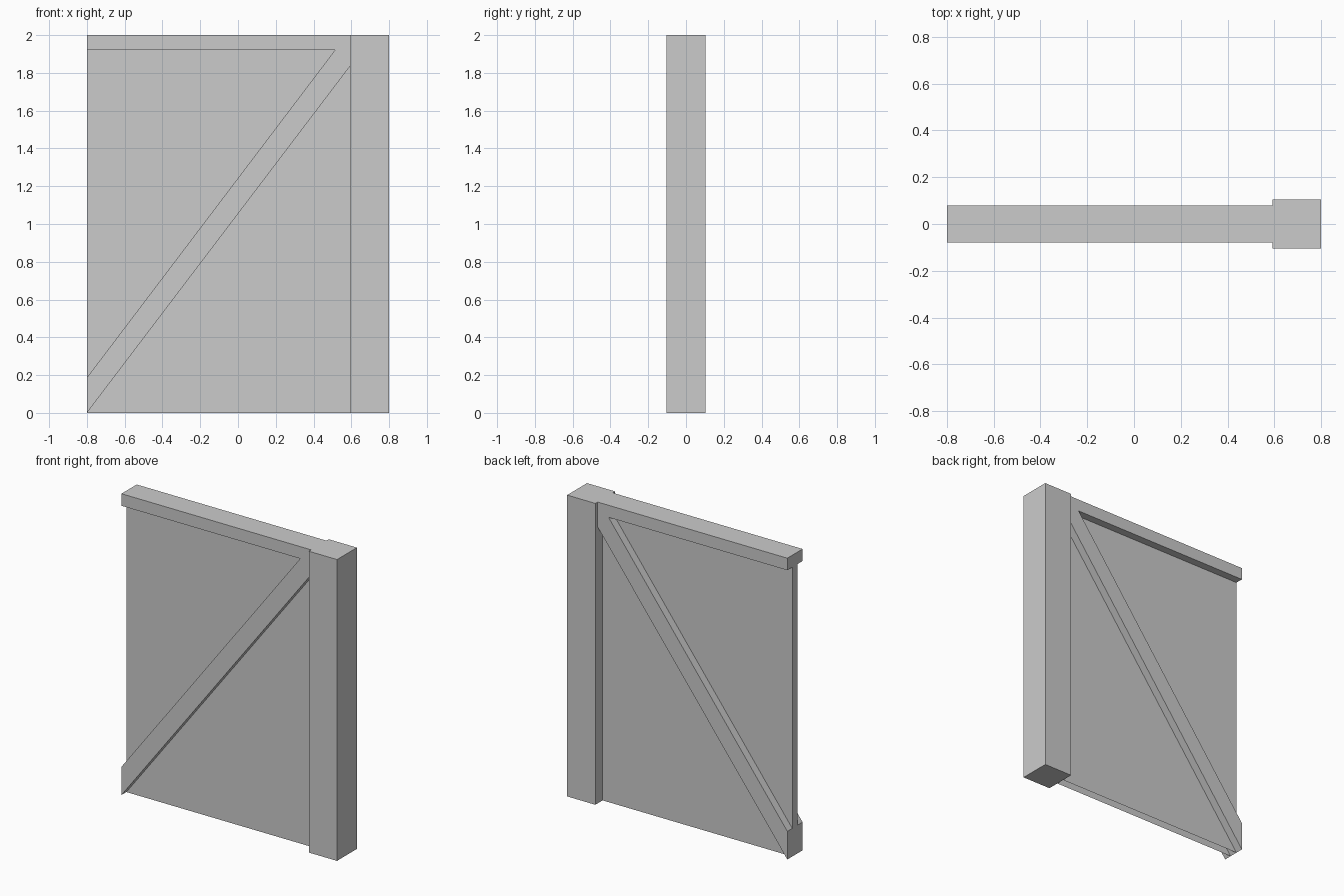
import bpy, bmesh

if "Cube" in bpy.data.objects:
    bpy.data.objects.remove(bpy.data.objects["Cube"])

def extrude_profile(name, points, half_depth):
    """Solid made from an XZ outline, extruded symmetrically along Y."""
    bm = bmesh.new()
    face = bm.faces.new([bm.verts.new((x, -half_depth, z)) for x, z in points])
    moved = bmesh.ops.extrude_face_region(bm, geom=[face])["geom"]
    verts = [g for g in moved if isinstance(g, bmesh.types.BMVert)]
    bmesh.ops.translate(bm, verts=verts, vec=(0, 2 * half_depth, 0))
    bmesh.ops.recalc_face_normals(bm, faces=bm.faces)
    mesh = bpy.data.meshes.new(name)
    bm.to_mesh(mesh)
    bm.free()
    obj = bpy.data.objects.new(name, mesh)
    bpy.context.collection.objects.link(obj)
    return obj

def rectangle(x0, x1, z0, z1):
    return [(x0, z0), (x1, z0), (x1, z1), (x0, z1)]

LEFT, JOINT, RIGHT, TOP = -0.8, 0.593, 0.8, 2.0

# Upright post at the right end
extrude_profile("post", rectangle(JOINT, RIGHT, 0, TOP), 0.104)

# Top rail and diagonal brace, one continuous outline
extrude_profile("rail_and_brace", [
    (LEFT, 0), (JOINT, 1.835), (JOINT, TOP), (LEFT, TOP),
    (LEFT, 1.92), (0.513, 1.92), (LEFT, 0.187)], 0.08)

# Thin infill panel, open underneath
panel = extrude_profile("panel", rectangle(LEFT, JOINT, 0, 1.92), 0.028)
bm = bmesh.new()
bm.from_mesh(panel.data)
bottom = [f for f in bm.faces if f.normal.z < -0.9]
bmesh.ops.delete(bm, geom=bottom, context='FACES_ONLY')
bm.to_mesh(panel.data)
bm.free()
